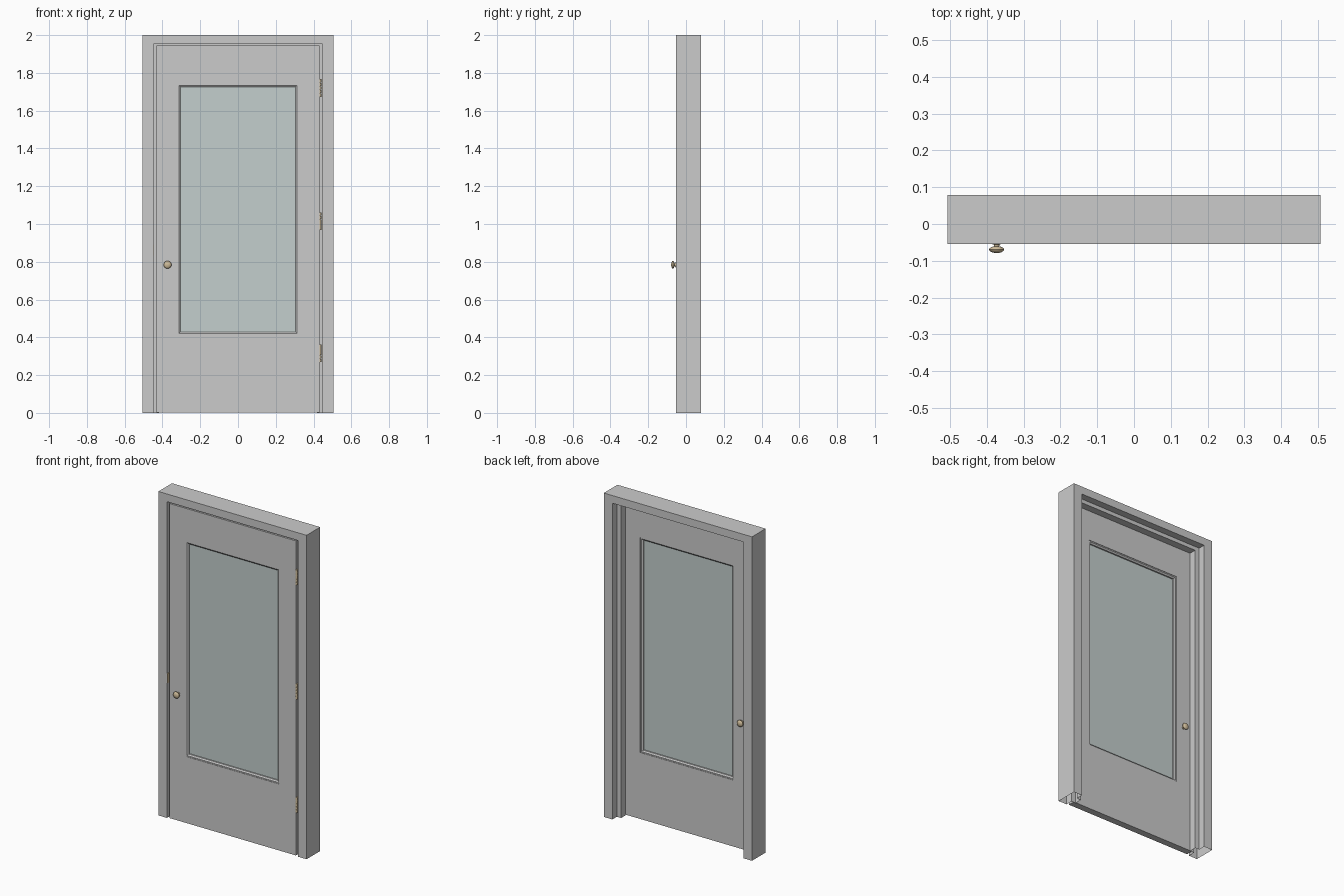
import bpy, bmesh, math
from mathutils import Matrix

if "Cube" in bpy.data.objects:
    bpy.data.objects.remove(bpy.data.objects["Cube"])

def material(name, rgb):
    m = bpy.data.materials.new(name)
    m.diffuse_color = (*rgb, 1)
    m.use_nodes = True
    m.node_tree.nodes["Principled BSDF"].inputs["Base Color"].default_value = m.diffuse_color
    return m

BRASS = material("brass", (0.62, 0.50, 0.32))
GLASS = material("glass", (0.55, 0.62, 0.61))

def finish(name, bm, mat=None, smooth=False):
    bmesh.ops.recalc_face_normals(bm, faces=bm.faces)
    me = bpy.data.meshes.new(name)
    bm.to_mesh(me)
    bm.free()
    ob = bpy.data.objects.new(name, me)
    bpy.context.collection.objects.link(ob)
    if mat:
        me.materials.append(mat)
    if smooth:
        bpy.ops.object.select_all(action='DESELECT')
        ob.select_set(True)
        bpy.context.view_layer.objects.active = ob
        bpy.ops.object.shade_smooth_by_angle(angle=math.radians(40))
    return ob

def loft(name, loops, closed_path, mat=None):
    """Skin matching point loops; the profile always closes on itself."""
    bm = bmesh.new()
    rows = [[bm.verts.new(p) for p in loop] for loop in loops]
    n = len(rows[0])
    for i, a in enumerate(rows):
        b = rows[(i + 1) % len(rows)]
        for j in range(n if closed_path else n - 1):
            k = (j + 1) % n
            bm.faces.new((a[j], a[k], b[k], b[j]))
    return finish(name, bm, mat)

def rect(hx, z0, z1, y):
    return [(-hx, y, z0), (hx, y, z0), (hx, y, z1), (-hx, y, z1)]

def box(name, lo, hi, mat=None):
    bm = bmesh.new()
    size = [h - l for l, h in zip(lo, hi)]
    mid = [(h + l) / 2 for l, h in zip(lo, hi)]
    bmesh.ops.create_cube(bm, size=1, matrix=Matrix.Translation(mid) @ Matrix.Diagonal((*size, 1)))
    return finish(name, bm, mat)

# Door frame: rebated hollow profile (inset, y) mitred round two jambs and head
F, B = -0.054, 0.079
profile = [(0, F), (.058, F), (.058, -.010), (.087, -.010),
           (.087, .035), (.058, .035), (.058, B), (0, B)]

def jamb_path(d, y):
    x, z = 0.506 - d, 2 - d * 0.82
    return [(-x, y, 0), (-x, y, z), (x, y, z), (x, y, 0)]

loft("door_frame", [jamb_path(d, y) for d, y in profile], False)

# Door leaf with window opening
DF, DB = -0.0525, -0.0105
W = (0.32, 0.413, 1.741)
D = (0.432, 0.003, 1.945)
loft("door_leaf", [rect(*D, DF), rect(*W, DF), rect(*W, DB), rect(*D, DB)], True)

# Glazing bead and glass pane
bead = [(0, -.050), (.007, -.050), (.015, -.044), (.015, -.019), (.007, -.013), (0, -.013)]
loft("glazing_bead", [rect(W[0] - d, W[1] + d, W[2] - d, y) for d, y in bead], True)
box("glass_pane", (-.312, -.0355, .42), (.312, -.0275, 1.734), GLASS)

# Knobs: lathe profile (radius, distance from door face) on both faces
knob = [(.014, 0), (.014, .002), (.008, .003), (.007, .008), (.014, .010), (.0190, .013),
        (.0205, .017), (.0185, .021), (.011, .025), (0, .0268)]
for name, y, s in (("knob_front", DF, -1), ("knob_back", DB, 1)):
    bm = bmesh.new()
    vs = [bm.verts.new((-.373 + r, y + s * t, .784)) for r, t in knob]
    es = [bm.edges.new(p) for p in zip(vs, vs[1:])]
    bmesh.ops.spin(bm, geom=vs + es, cent=(-.373, y, .784), axis=(0, 1, 0),
                   angle=math.tau, steps=20, use_duplicate=False)
    bmesh.ops.remove_doubles(bm, verts=bm.verts, dist=1e-5)
    finish(name, bm, BRASS, True)

# Hinges: five-knuckle barrel with two leaves in the gap
for label, z in (("top", 1.72), ("middle", 1.015), ("bottom", .315)):
    bm = bmesh.new()
    for i in range(5):
        bmesh.ops.create_cone(bm, cap_ends=True, segments=12, radius1=.0065, radius2=.0065,
                              depth=.0175, matrix=Matrix.Translation((.4345, -.0475, z + (i - 2) * .019)))
    finish(label + "_hinge_barrel", bm, BRASS, True)
    for part, x in (("door", .432), ("jamb", .4455)):
        box(f"{label}_hinge_{part}_leaf", (x, -.047, z - .047), (x + .0025, -.015, z + .047), BRASS)

# Strike plate on the latch jamb
box("strike_plate", (-.448, -.053, .832), (-.4445, -.018, .892), BRASS)
